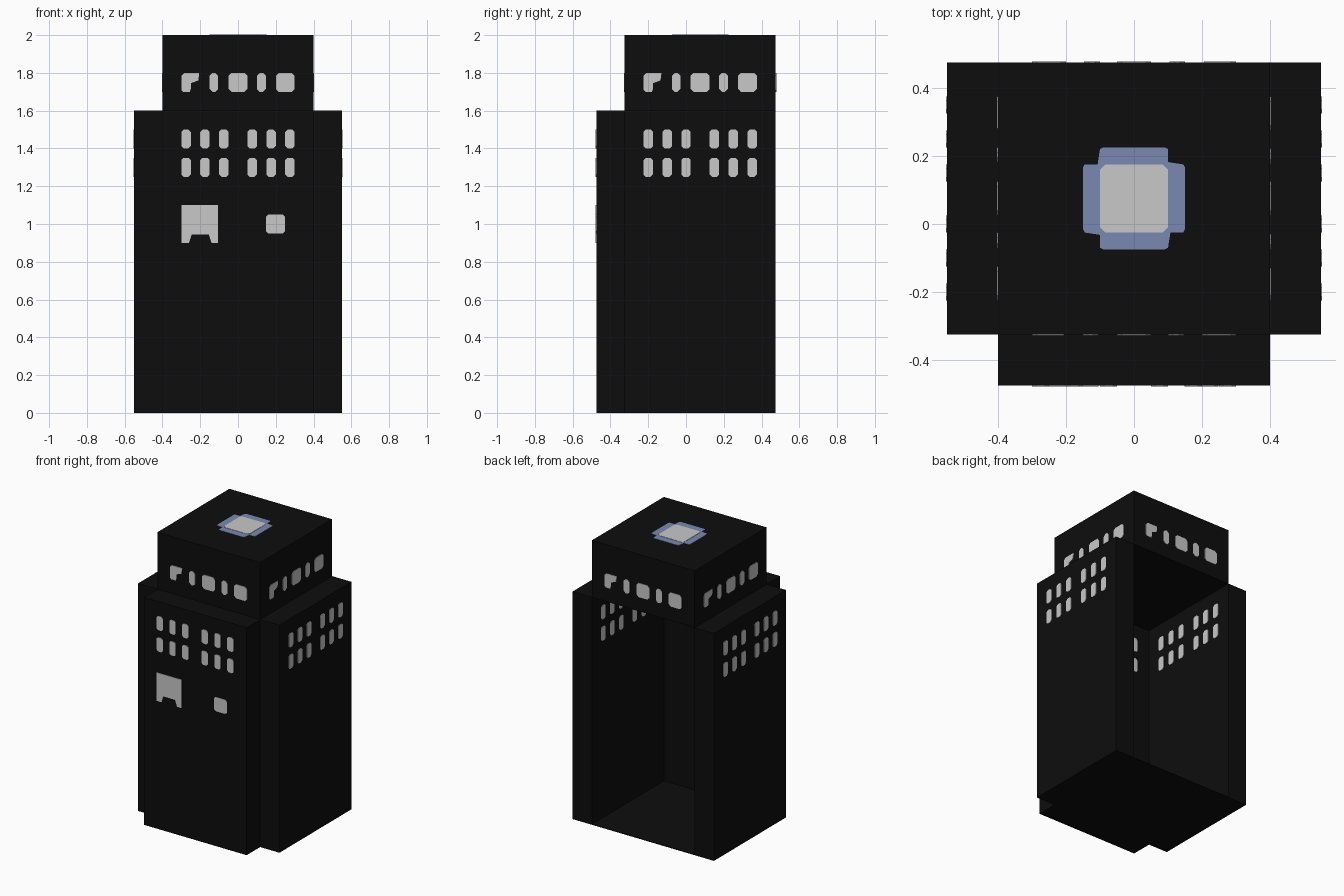
import bpy, bmesh, math
from mathutils import Matrix, Vector

if "Cube" in bpy.data.objects:
    bpy.data.objects.remove(bpy.data.objects["Cube"])


def material(name, rgb):
    m = bpy.data.materials.new(name)
    m.diffuse_color = (*rgb, 1)
    m.use_nodes = True
    m.node_tree.nodes["Principled BSDF"].inputs["Base Color"].default_value = m.diffuse_color
    return m


BLACK = material("black", (0.004, 0.004, 0.004))
LIGHT = material("light_grey", (0.58, 0.58, 0.58))
BLUE = material("dusty_blue", (0.19, 0.25, 0.44))
CY = 0.075          # depth centre of the main block


def finish(name, bm, mat):
    bmesh.ops.recalc_face_normals(bm, faces=bm.faces)
    me = bpy.data.meshes.new(name)
    bm.to_mesh(me)
    bm.free()
    me.materials.append(mat)
    ob = bpy.data.objects.new(name, me)
    bpy.context.collection.objects.link(ob)
    return ob


def box(name, lo, hi, mat=BLACK):
    lo, hi = Vector(lo), Vector(hi)
    bm = bmesh.new()
    bmesh.ops.create_cube(bm, size=1, matrix=Matrix.Translation((lo + hi) / 2)
                          @ Matrix.Diagonal((*(hi - lo), 1)))
    return finish(name, bm, mat)


def plates(name, outlines, frame, mat=LIGHT, thick=0.003):
    """Thin plates: 2D outlines raised along the frame's local z."""
    bm = bmesh.new()
    for pts in outlines:
        low = [bm.verts.new(frame @ Vector((u, v, -0.001))) for u, v in pts]
        top = [bm.verts.new(frame @ Vector((u, v, thick))) for u, v in pts]
        bm.faces.new(low[::-1])
        bm.faces.new(top)
        n = len(pts)
        for i in range(n):
            j = (i + 1) % n
            bm.faces.new((low[i], low[j], top[j], top[i]))
    return finish(name, bm, mat)


def wall(origin, degrees):
    """Frame of an upright wall; 0 degrees faces the front, 90 the right."""
    return (Matrix.Translation(origin) @ Matrix.Rotation(math.radians(degrees), 4, 'Z')
            @ Matrix.Rotation(math.pi / 2, 4, 'X'))


def pane(u0, u1, v0, v1, c=0.012):
    """Rectangle with clipped corners."""
    return [(u0 + c, v0), (u1 - c, v0), (u1, v0 + c), (u1, v1 - c),
            (u1 - c, v1), (u0 + c, v1), (u0, v1 - c), (u0, v0 + c)]


# Two rows of six windows
row_windows = [pane(u - 0.025, u + 0.025, v, v + 0.1)
               for v in (1.25, 1.4)
               for u in (-0.275, -0.175, -0.075, 0.075, 0.175, 0.275)]

# Tower band: one stepped window, then narrow and wide panes
tower_windows = [
    [(-0.29, 1.7), (-0.255, 1.7), (-0.25, 1.715), (-0.25, 1.745), (-0.21, 1.76),
     (-0.205, 1.8), (-0.285, 1.8), (-0.3, 1.785), (-0.3, 1.71)],
    pane(-0.15, -0.105, 1.7, 1.8, 0.015), pane(-0.05, 0.05, 1.7, 1.8, 0.015),
    pane(0.1, 0.147, 1.7, 1.8, 0.015), pane(0.2, 0.3, 1.7, 1.8, 0.015)]

# Building blocks
box("front_block", (-0.4, -0.475, 0), (0.4, -0.325, 1.6))
box("tower", (-0.4, -0.325, 1.6), (0.4, 0.475, 2))
box("floor", (-0.4, -0.325, 0), (0.4, 0.475, 0.004))
for side, s in (("left", -1), ("right", 1)):
    xs = sorted((0.4 * s, 0.55 * s))
    box(side + "_wing", (xs[0], -0.325, 0), (xs[1], 0.475, 1.6))
    plates(side + "_outer_windows", row_windows, wall((0.55 * s, CY, 0), 90 * s))
    plates(side + "_inner_windows", row_windows, wall((0.4 * s, CY, 0), -90 * s))

# Front block windows, both faces
plates("front_windows", row_windows, wall((0, -0.475, 0), 0))
plates("front_inner_windows", row_windows, wall((0, -0.325, 0), 180))

# Notched panel and small square window on the front
plates("front_panel",
       [[(-0.3, 0.9), (-0.26, 0.9), (-0.245, 0.945), (-0.155, 0.945), (-0.14, 0.9),
         (-0.105, 0.9), (-0.105, 1.1), (-0.3, 1.1)]], wall((0, -0.475, 0), 0))
plates("square_window", [pane(0.148, 0.248, 0.95, 1.05)], wall((0, -0.475, 0), 0))

# Tower windows on all four sides
for k, name in enumerate(("front", "right", "back", "left")):
    a = math.radians(90 * k)
    plates("tower_windows_" + name, tower_windows,
           wall((0.4 * math.sin(a), CY - 0.4 * math.cos(a), 0), 90 * k))

# Roof pad: blue stepped border with a light centre
quarter = [(0.15, 0.09), (0.145, 0.1), (0.1, 0.107), (0.1, 0.145), (0.09, 0.15)]
border = []
for k in range(4):
    for x, y in quarter:
        p = Matrix.Rotation(math.pi / 2 * k, 2) @ Vector((x, y))
        border.append((p.x, p.y))
roof = Matrix.Translation((0, CY, 2))
plates("roof_pad_border", [border], roof, BLUE, 0.002)
plates("roof_pad_centre", [pane(-0.1, 0.1, -0.1, 0.1, 0.015)], roof, LIGHT, 0.004)
